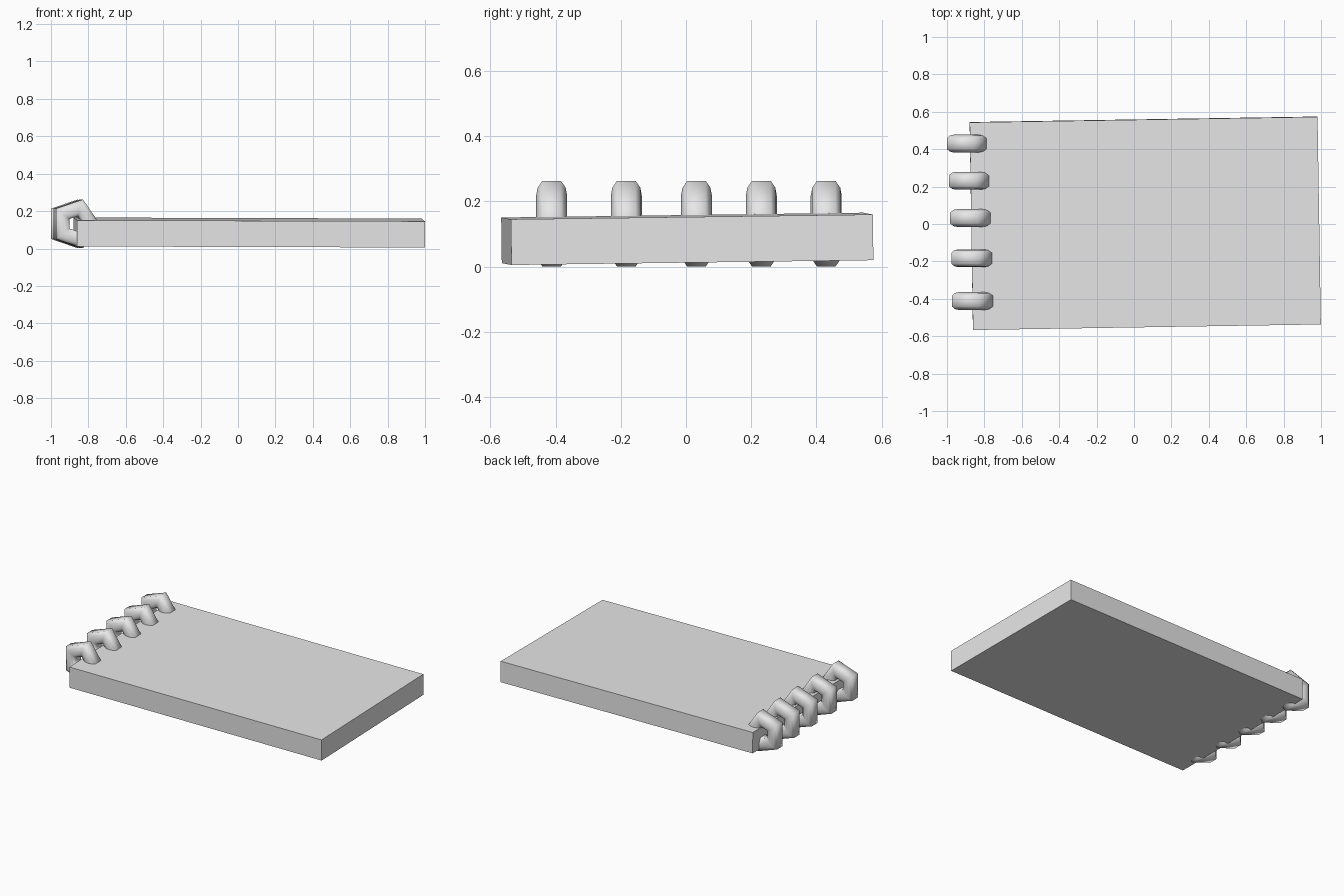
import bpy, bmesh
from math import cos, sin, tau

cube = bpy.data.objects.get("Cube")
if cube:
    bpy.data.objects.remove(cube, do_unlink=True)

grey = bpy.data.materials.new("light grey")
grey.use_nodes = True
grey.diffuse_color = (0.8, 0.8, 0.8, 1)
grey.node_tree.nodes["Principled BSDF"].inputs["Base Color"].default_value = grey.diffuse_color


def add_object(name, bm, location):
    mesh = bpy.data.meshes.new(name)
    bmesh.ops.recalc_face_normals(bm, faces=bm.faces)
    bm.to_mesh(mesh)
    bm.free()
    mesh.materials.append(grey)
    obj = bpy.data.objects.new(name, mesh)
    obj.location = location
    bpy.context.collection.objects.link(obj)
    return obj


# Flat notebook block, resting slightly askew
bm = bmesh.new()
bmesh.ops.create_cube(bm, size=1)
bmesh.ops.scale(bm, vec=(1.86, 1.11, 0.14), verts=bm.verts)
block = add_object("page_block", bm, (0.06, 0.004, 0.0855))
block.rotation_euler = (0.0133, 0.003, 0.016)

# Rounded cross-section of a binding ring: (sideways, outward)
quarter = [(0.0475, 0.0), (0.043, 0.025), (0.029, 0.046)]
half = quarter + [(-w, r) for w, r in reversed(quarter)]
section = half + [(w, -r) for w, r in reversed(half[1:-1])]


def binding_ring(name, location, sides=5, radius=0.088):
    bm = bmesh.new()
    loops = []
    for i in range(sides):
        a = tau * i / sides
        loops.append([bm.verts.new(((radius + r) * cos(a) * 0.965, w, (radius + r) * sin(a) * 1.025))
                      for w, r in section])
    n = len(section)
    for i in range(sides):
        here, there = loops[i], loops[(i + 1) % sides]
        for j in range(n):
            k = (j + 1) % n
            bm.faces.new((here[j], here[k], there[k], there[j])).smooth = True
    return add_object(name, bm, location)


# Five pentagonal rings looped around the bound edge
ring_places = [(-0.869, -0.412), (-0.872, -0.183), (-0.878, 0.032), (-0.885, 0.231), (-0.896, 0.43)]
for i, (x, y) in enumerate(ring_places, 1):
    binding_ring(f"binding_ring_{i}", (x, y, 0.132))
